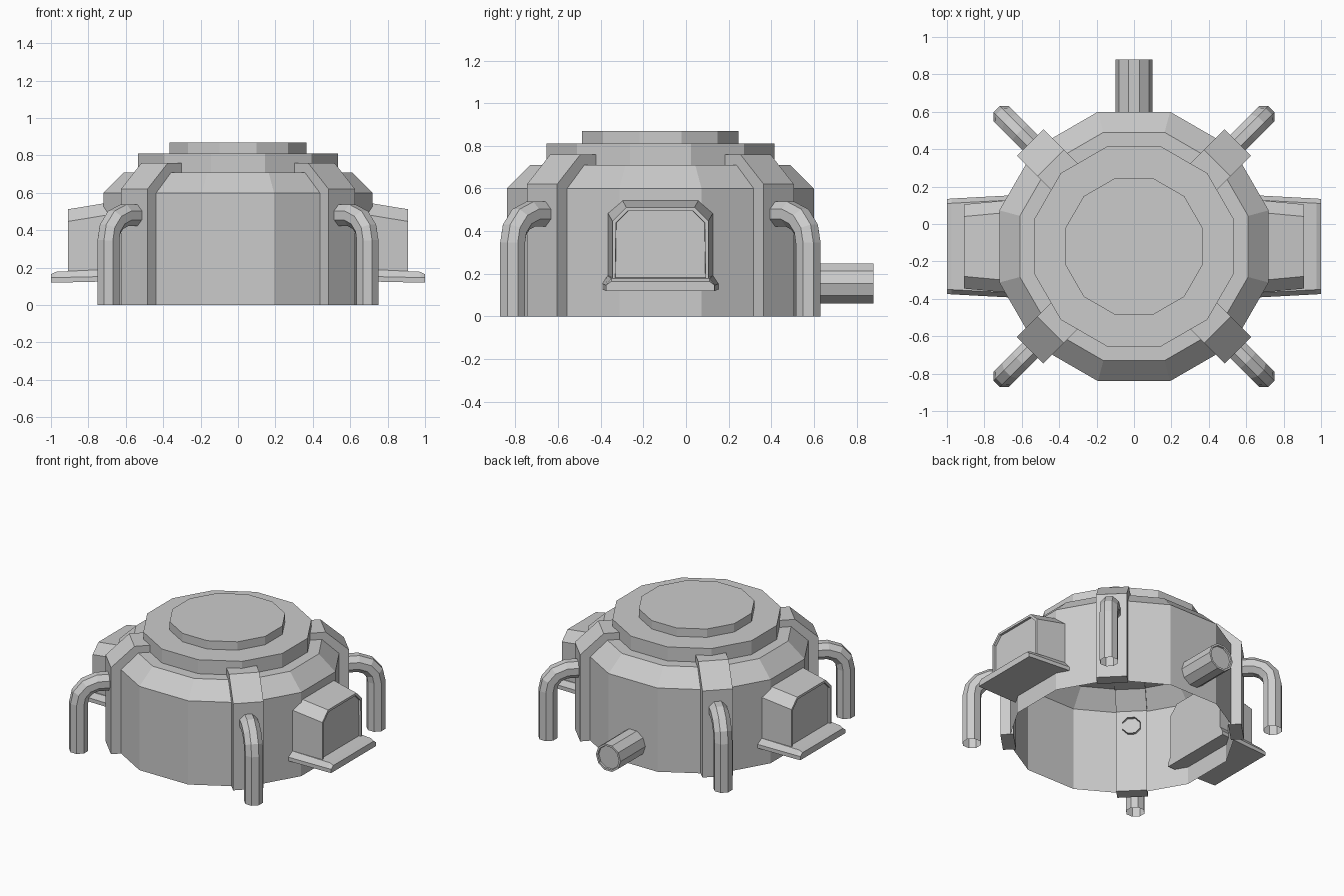
import bpy, bmesh
from math import cos, sin, pi, radians
from mathutils import Matrix, Vector

if "Cube" in bpy.data.objects:
    bpy.data.objects.remove(bpy.data.objects["Cube"])

CY = -0.12  # centre of the round body in y


def loft(name, rings, matrix, start=False, end=False, recess=None):
    """Skin a list of equal-length closed rings, optionally capping the ends."""
    bm = bmesh.new()
    vr = [[bm.verts.new(p) for p in ring] for ring in rings]
    n = len(vr[0])
    for a, b in zip(vr, vr[1:]):
        for i in range(n):
            j = (i + 1) % n
            bm.faces.new((a[i], a[j], b[j], b[i]))
    if start:
        bm.faces.new(vr[0][::-1])
    cap = bm.faces.new(vr[-1]) if end else None
    bmesh.ops.recalc_face_normals(bm, faces=bm.faces)
    if cap and recess:
        # rim around a sunken end panel
        bmesh.ops.inset_region(bm, faces=[cap], thickness=recess[0])
        bmesh.ops.inset_region(bm, faces=[cap], thickness=0.002, depth=-recess[1])
    bm.transform(matrix)
    me = bpy.data.meshes.new(name)
    bm.to_mesh(me)
    bm.free()
    ob = bpy.data.objects.new(name, me)
    bpy.context.collection.objects.link(ob)
    return ob


def at(deg):
    return Matrix.Translation((0, CY, 0)) @ Matrix.Rotation(radians(deg), 4, 'Z')


def round_ring(r, z):
    """Twelve-sided ring with flats on the axes; r is measured to the flats."""
    r /= cos(pi / 12)
    return [(r * cos((k + .5) * pi / 6), r * sin((k + .5) * pi / 6), z) for k in range(12)]


# Round body, open underneath, with two stacked lids
loft("body_shell", [round_ring(r, z) for r, z in
                    ((.72, 0), (.72, .60), (.61, .71), (.535, .71))], at(0))
loft("upper_lid", [round_ring(.535, .71), round_ring(.535, .81)], at(0), end=True)
loft("top_lid", [round_ring(.367, .81), round_ring(.367, .87)], at(0), end=True)

# Ribs hugging the wall and shoulder, on the diagonals
RIB = [(.785, 0), (.785, .62), (.63, .76), (.51, .76), (.51, .71), (.595, .70), (.70, .595), (.70, 0)]


def pipe_rings(path, r, sides):
    """Rings along a path in the x-z plane."""
    pts = [Vector((x, 0, z)) for x, z in path]
    rings = []
    for i, p in enumerate(pts):
        a, b = pts[max(i - 1, 0)], pts[min(i + 1, len(pts) - 1)]
        t = (b - a).normalized()
        n = Vector((-t.z, 0, t.x))
        rings.append([p + r * (n * cos((k + .5) * 2 * pi / sides) + Vector((0, 1, 0)) * sin((k + .5) * 2 * pi / sides))
                      for k in range(sides)])
    return rings


# Bent pipe legs leave each rib and drop to the ground
LEG = [(.68, .48), (.86, .48), (.925, .455), (.968, .405), (.98, .345), (.98, 0)]
for i, deg in enumerate((45, 135, 225, 315)):
    loft(f"rib_{i}", [[(r, y, z) for r, z in RIB] for y in (-.1, .1)], at(deg), True, True)
    loft(f"pipe_leg_{i}", pipe_rings(LEG, .063, 8), at(deg))

# Exhaust pipe at the back with a thin rim
loft("exhaust_pipe", pipe_rings([(.69, .155), (1.0, .155)], .098, 10), at(90),
     end=True, recess=(.014, .012))


def bay(x, half, top):
    """Cross-section of a window bay with chamfered upper corners."""
    c = .065
    return [(x, -half, .15), (x, half, .15), (x, half, top - c), (x, half - c, top),
            (x, c - half, top), (x, -half, top - c)]


def ledge(x, half, low, high):
    """Cross-section of the sill with sloped upper edges."""
    return [(x, -half, low), (x, half, low), (x, half, low + .027), (x, half - .025, high),
            (x, .025 - half, high), (x, -half, low + .027)]


# Window bays and sills on both sides
for side, deg in (("right", 0), ("left", 180)):
    loft(f"{side}_window_bay", [bay(.62, .252, .56), bay(.91, .225, .512)], at(deg),
         True, True, recess=(.018, .015))
    loft(f"{side}_window_sill", [ledge(.62, .275, .128, .195), ledge(.975, .256, .12, .178), ledge(1.0, .254, .12, .165)],
         at(deg), True, True)
